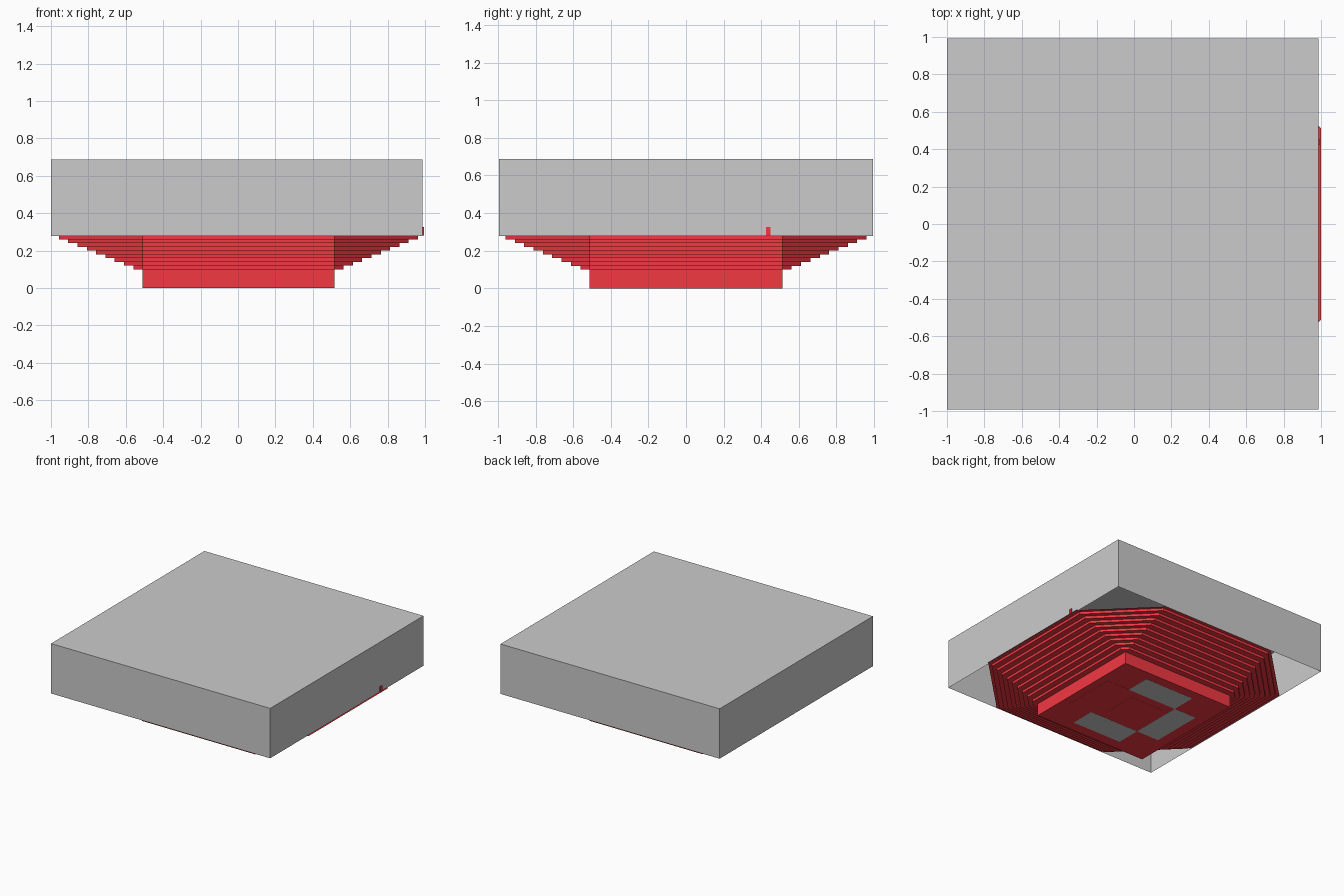
import bpy, bmesh, math
from mathutils import Matrix

if "Cube" in bpy.data.objects:
    bpy.data.objects.remove(bpy.data.objects["Cube"])

CX = 0.0025          # centre of the seating bowl
HALF = 0.5125        # half length of each straight flank
red = bpy.data.materials.new("red")
red.diffuse_color = (0.9, 0.04, 0.055, 1)
red.use_nodes = True
red.node_tree.nodes["Principled BSDF"].inputs["Base Color"].default_value = red.diffuse_color


def finish(name, bm, mat=None):
    me = bpy.data.meshes.new(name)
    bm.to_mesh(me)
    bm.free()
    ob = bpy.data.objects.new(name, me)
    bpy.context.collection.objects.link(ob)
    if mat:
        me.materials.append(mat)
    return ob


def add_box(bm, x0, x1, y0, y1, z0, z1):
    m = Matrix.Translation(((x0 + x1) / 2, (y0 + y1) / 2, (z0 + z1) / 2))
    m = m @ Matrix.Diagonal((x1 - x0, y1 - y0, z1 - z0, 1))
    return bmesh.ops.create_cube(bm, size=1, matrix=m)["verts"]


# hall shell: walls and roof, open underneath
bm = bmesh.new()
add_box(bm, -1, 0.987, -0.993, 0.993, 0.278, 0.687)
bm.normal_update()
bmesh.ops.delete(bm, geom=[f for f in bm.faces if f.normal.z < -0.5], context='FACES_ONLY')
finish("hall_shell", bm)

# stepped seating bowl: thin octagonal risers and treads with straight flanks
profile = [(HALF, 0.0), (HALF, 0.1)]
for k in range(1, 10):
    r = HALF + 0.0497 * k
    profile += [(r, 0.08 + 0.02 * k), (r, 0.1 + 0.02 * k)]
profile.append((0.9975, 0.28))
bm = bmesh.new()
rings = []
for r, z in profile:
    ry = min(r, 0.991)
    pts = [(r, -HALF), (r, HALF), (HALF, ry), (-HALF, ry),
           (-r, HALF), (-r, -HALF), (-HALF, -ry), (HALF, -ry)]
    rings.append([bm.verts.new((x + CX, y, z)) for x, y in pts])
for a, b in zip(rings, rings[1:]):
    for i in range(8):
        j = (i + 1) % 8
        bm.faces.new((a[i], a[j], b[j], b[i]))
bmesh.ops.remove_doubles(bm, verts=bm.verts, dist=1e-5)
bmesh.ops.dissolve_degenerate(bm, edges=bm.edges, dist=1e-5)
finish("seating_bowl", bm, red)

# arena floor
bm = bmesh.new()
bmesh.ops.create_grid(bm, x_segments=1, y_segments=1, size=HALF,
                      matrix=Matrix.Translation((CX, 0, 0.001)))
finish("arena_floor", bm, red)

# floor seating platforms: three grey, one red, around the centre
for name, x0, x1, y0, y1, mat in (
        ("back_platform", -0.21, 0.24, 0.225, 0.43, None),
        ("front_platform", -0.21, 0.24, -0.42, -0.215, None),
        ("left_platform", -0.415, -0.21, -0.215, 0.225, None),
        ("right_platform", 0.24, 0.445, -0.215, 0.225, red)):
    bm = bmesh.new()
    add_box(bm, x0, x1, y0, y1, 0, 0.02)
    finish(name, bm, mat)

# central stage
bm = bmesh.new()
add_box(bm, -0.145, 0.15, -0.15, 0.15, 0, 0.05)
finish("central_stage", bm, red)

# rows of seats on every tread, with an aisle in the middle of each flank
bm = bmesh.new()
for side in range(4):
    rot = Matrix.Translation((CX, 0, 0)) @ Matrix.Rotation(side * math.pi / 2, 4, 'Z')
    for k in range(10):
        x = HALF + 0.0497 * k + 0.022
        z = 0.1 + 0.02 * k
        for s in (-1, 1):
            for i in range(10):
                y = s * (0.037 + 0.0445 * i)
                # the last seat of the top right row pokes through the wall
                back = 0.008 if (side, k, s, i) == (0, 9, 1, 9) else 0
                vs = add_box(bm, x - 0.006, x + 0.002 + back, y - 0.013, y + 0.013, z, z + 0.045)
                bmesh.ops.transform(bm, matrix=rot, verts=vs)
finish("seat_rows", bm, red)
